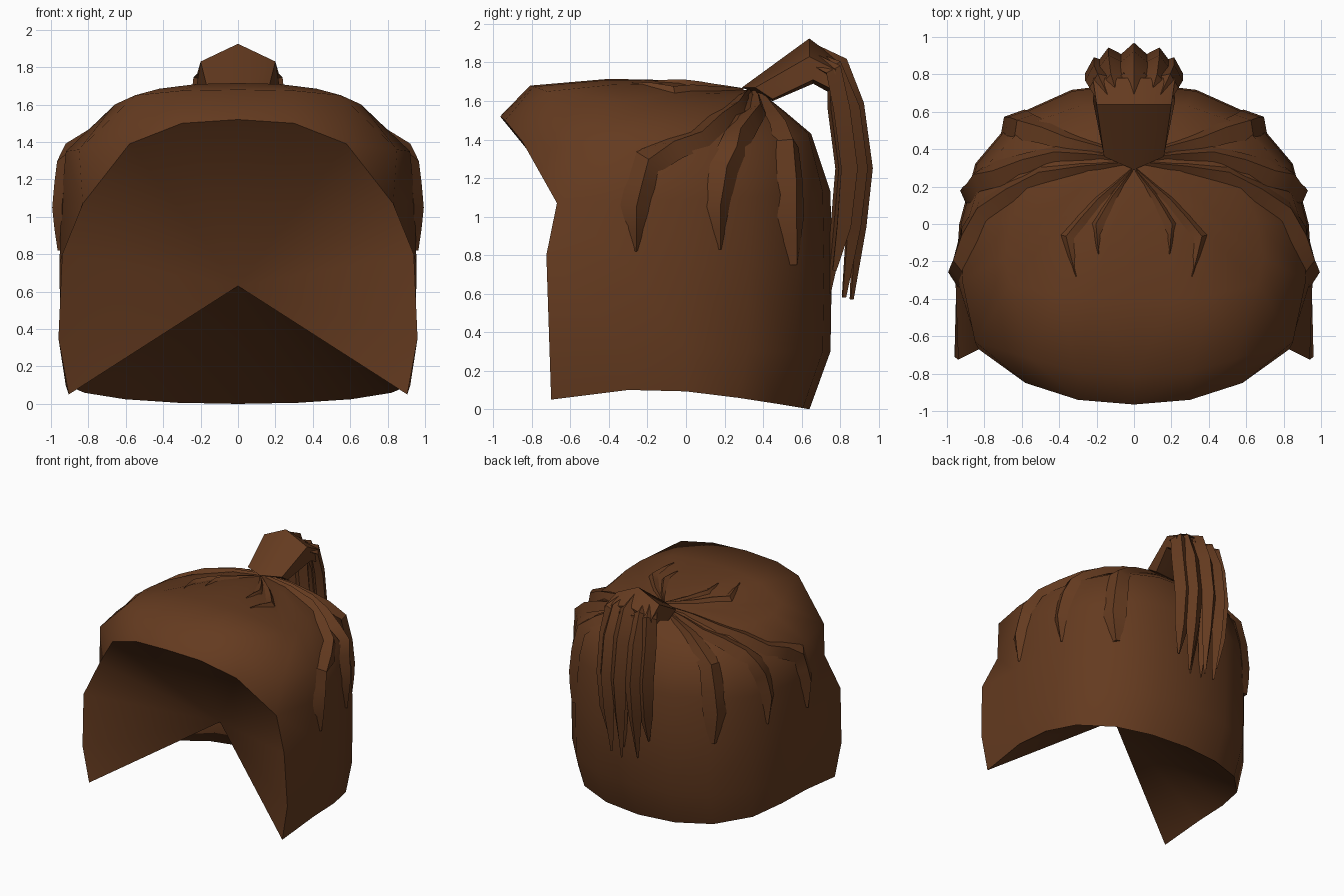
import bpy, bmesh
from mathutils import Vector
from mathutils.bvhtree import BVHTree

if "Cube" in bpy.data.objects:
    bpy.data.objects.remove(bpy.data.objects["Cube"])

brown = bpy.data.materials.new("dark_brown_hair")
brown.diffuse_color = (0.128, 0.043, 0.014, 1)
brown.use_nodes = True
brown.node_tree.nodes["Principled BSDF"].inputs["Base Color"].default_value = brown.diffuse_color


def make(name, verts, faces, angle=40, mirror=True, flip=None):
    mesh = bpy.data.meshes.new(name)
    bm = bmesh.new()
    vs = [bm.verts.new(v) for v in verts]
    for f in faces:
        bm.faces.new([vs[i] for i in f])
    bmesh.ops.recalc_face_normals(bm, faces=bm.faces)
    if flip:  # make an open sheet face a given direction
        bm.normal_update()
        if sum((f.normal * f.calc_area() for f in bm.faces), Vector()).dot(Vector(flip)) < 0:
            bmesh.ops.reverse_faces(bm, faces=bm.faces)
    bm.to_mesh(mesh)
    bm.free()
    mesh.materials.append(brown)
    ob = bpy.data.objects.new(name, mesh)
    bpy.context.collection.objects.link(ob)
    bpy.ops.object.select_all(action='DESELECT')
    ob.select_set(True)
    bpy.context.view_layer.objects.active = ob
    bpy.ops.object.shade_smooth_by_angle(angle=angle * 0.0174533)
    if mirror:
        m = ob.modifiers.new("mirror", 'MIRROR')
        m.merge_threshold = 0.002
    return ob


# Half rings of the cap, from front centre round the right side to back centre
rim = [(0, -.965, 1.52), (.3, -.94, 1.50), (.58, -.85, 1.39), (.83, -.67, 1.07), (.945, -.3, 1.09),
       (.925, .0, 1.09), (.84, .32, 1.1), (.62, .58, 1.12), (.33, .71, 1.13), (0, .75, 1.13)]
crease = [(0, -.81, 1.68), (.3, -.79, 1.675), (.55, -.72, 1.65), (.85, -.63, 1.36), (.92, -.3, 1.35),
          (.895, 0, 1.34), (.8, .3, 1.36), (.58, .53, 1.41), (.28, .635, 1.43), (0, .65, 1.43)]
crown = [(0, -.4, 1.715), (.22, -.4, 1.71), (.42, -.38, 1.685), (.66, -.32, 1.6), (.69, -.18, 1.57),
         (.66, .02, 1.56), (.54, .25, 1.56), (.37, .42, 1.55), (.17, .5, 1.55), (0, .52, 1.54)]
knot = Vector((0, .32, 1.655))
inner = [Vector(p).lerp(knot, .55) + Vector((0, 0, .025)) for p in crown]
rings = [rim, crease, crown, inner]
n = len(rim)
verts = [Vector(p) for r in rings for p in r] + [knot]
faces = [(k*n+i, k*n+i+1, (k+1)*n+i+1, (k+1)*n+i) for k in range(3) for i in range(n-1)]
faces += [(3*n+i, 3*n+i+1, 4*n) for i in range(n-1)]

# Hanging walls below the rim, from the front corner to back centre
front = [(.94, -.725, .8), (.96, -.71, .35), (.905, -.7, .05)]
prev = list(range(3, n))
for level, (z, sx, sy) in enumerate([(.75, 1.01, 1.01), (.3, 1.005, 1.0), (None, .975, .855)]):
    row = []
    for i in range(3, n):
        x, y, _ = rim[i]
        y = y * sy if y > 0 else y
        zz = z if z is not None else .1 - .1 * (max(0, y + .1) / .74) ** 1.3
        row.append(len(verts))
        verts.append(Vector(front[level]) if i == 3 else Vector((x * sx, y, zz)))
    faces += [(prev[j], prev[j+1], row[j+1], row[j]) for j in range(len(row) - 1)]
    prev = row
make("hair_cap", verts, faces, 55)
tree = BVHTree.FromPolygons(verts, faces)

# Concave linings from the face opening and the lower hem to a point inside
apex = (0, -.24, .63)
for name, edge, way in (("face_lining", rim[:4] + front, (0, -1, -.2)),
                        ("neck_lining", [verts[i] for i in prev], (0, -.1, -1))):
    make(name, list(edge) + [apex], [(i, i+1, len(edge)) for i in range(len(edge)-1)], 60, True, way)


def strand(name, path, widths, lift, hug=True, centre=(0, 0, .8), mirror=True):
    """Tapered lock with a raised ridge; hugging locks are laid on the cap."""
    pts = []
    for a, b in zip(path, path[1:]):
        pts += [Vector(a), Vector(a).lerp(Vector(b), .5)] if hug else [Vector(a)]
    pts.append(Vector(path[-1]))
    c, vs, fs = Vector(centre), [], []
    for i, p in enumerate(pts):
        out = (p - c).normalized()
        if hug:
            p, nor, _, _ = tree.find_nearest(p)
            out = nor if nor.dot(out) > 0 else -nor
        t = i / (len(pts) - 1) * (len(widths) - 1)
        k = min(int(t), len(widths) - 2)
        w = widths[k] + (widths[k+1] - widths[k]) * (t - k)
        d = pts[min(i+1, len(pts)-1)] - pts[max(i-1, 0)]
        side = d.cross(out).normalized()
        out = side.cross(d).normalized()
        h = lift * min(1, w / max(widths) + .15)
        low = -.02 if hug else -h
        vs += [p - side*w + out*low*.4, p + out*h, p + side*w + out*low*.4, p + out*low]
    for i in range(len(pts) - 1):
        fs += [(4*i+j, 4*i+(j+1) % 4, 4*i+4+(j+1) % 4, 4*i+4+j) for j in range(4)]
    fs += [(0, 1, 2, 3), tuple(len(vs) - k for k in (1, 2, 3, 4))]
    make(name, vs, fs, 35, mirror)


# Locks gathered to the knot and draped over the sides and back
strand("side_lock_front", [(.04, .33, 1.66), (.5, .27, 1.58), (.83, .08, 1.43), (.94, -.2, 1.29),
                           (.96, -.26, 1.05), (.94, -.26, .82)],
       [.015, .05, .07, .085, .08, .012], .05)
strand("side_lock_middle", [(.04, .35, 1.65), (.42, .38, 1.57), (.74, .28, 1.44), (.86, .2, 1.25),
                            (.9, .17, 1.05), (.9, .18, .83)],
       [.015, .05, .075, .085, .07, .012], .05)
strand("side_lock_back", [(.03, .36, 1.65), (.36, .46, 1.56), (.6, .53, 1.38), (.68, .56, 1.0), (.66, .57, .75)],
       [.015, .055, .085, .1, .035], .05)
strand("top_lock_outer", [(.01, .3, 1.68), (.2, .14, 1.7), (.37, -.06, 1.7), (.31, -.28, 1.7)],
       [.01, .035, .05, .005], .025)
strand("top_lock_inner", [(.01, .29, 1.68), (.12, .15, 1.7), (.2, 0, 1.7), (.19, -.16, 1.7)],
       [.01, .025, .04, .005], .02)

# Raised root of the ponytail
root = [[(0, .29, 1.67), (.16, .36, 1.67), (.15, .45, 1.61), (0, .45, 1.60)],
        [(0, .64, 1.925), (.2, .64, 1.83), (.22, .66, 1.71), (0, .66, 1.69)],
        [(0, .78, 1.82), (.22, .78, 1.76), (.21, .76, 1.66), (0, .75, 1.64)]]
fs = [(4*k+i, 4*k+i+1, 4*k+i+5, 4*k+i+4) for k in range(2) for i in range(3)]
make("ponytail_root", [p for r in root for p in r], fs + [(0, 1, 2, 3), (8, 9, 10, 11)], 25)

# Hanging ponytail locks: sideways position, outward shift, tip height
locks = [(.18, -.06, .72), (.115, -.01, .58), (.05, -.09, .6)]
for k, (x, s, tip) in enumerate(locks):
    strand(f"ponytail_lock_{k + 1}",
           [(x*.6, .62, 1.83), (x, .77, 1.78 + s*.4), (x*1.1, .87 + s, 1.56), (x*1.1, .91 + s, 1.25),
            (x*1.08, .88 + s, .95), (x*1.05, .83 + s, tip)],
           [.05, .07, .075, .075, .055, .008], .045, False, (0, .35, 1.1))
strand("ponytail_lock_centre",
       [(0, .64, 1.87), (0, .80, 1.79), (0, .88, 1.58), (0, .925, 1.25), (0, .90, .95), (0, .86, .57)],
       [.05, .065, .075, .07, .05, .006], .045, False, (0, .35, 1.1), False)
